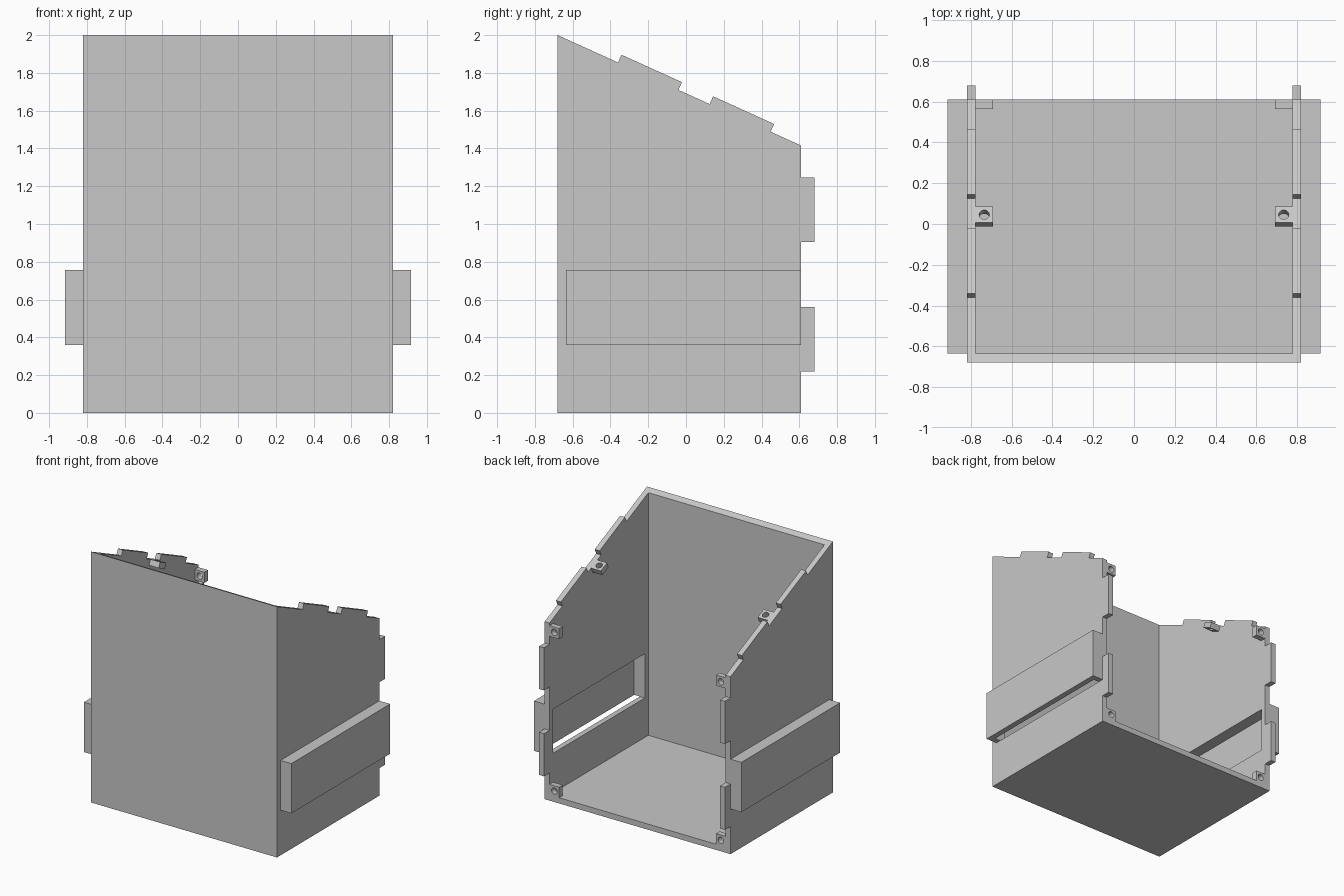
import bpy, bmesh, math
from mathutils import Matrix, Vector

cube = bpy.data.objects.get("Cube")
if cube:
    bpy.data.objects.remove(cube, do_unlink=True)

GREY = (0.58, 0.58, 0.58, 1)
grey = bpy.data.materials.new("plain_grey")
grey.use_nodes = True
grey.diffuse_color = GREY
grey.node_tree.nodes["Principled BSDF"].inputs["Base Color"].default_value = GREY


def add_object(name, bm):
    bmesh.ops.recalc_face_normals(bm, faces=bm.faces)
    mesh = bpy.data.meshes.new(name)
    bm.to_mesh(mesh)
    bm.free()
    mesh.materials.append(grey)
    obj = bpy.data.objects.new(name, mesh)
    bpy.context.collection.objects.link(obj)
    return obj


def box(name, xs, ys, zs):
    """Box between two values on each axis, in any order."""
    spans = [sorted(s) for s in (xs, ys, zs)]
    size = [b - a for a, b in spans]
    centre = Vector([(a + b) / 2 for a, b in spans])
    bm = bmesh.new()
    bmesh.ops.create_cube(bm, size=1, matrix=Matrix.Translation(centre) @ Matrix.Diagonal((*size, 1)))
    return add_object(name, bm)


def extrude_side(name, outline, half_width):
    """Extrude a (y, z) outline across x."""
    bm = bmesh.new()
    face = bm.faces.new([bm.verts.new((-half_width, y, z)) for y, z in outline])
    result = bmesh.ops.extrude_face_region(bm, geom=[face])
    moved = [v for v in result["geom"] if isinstance(v, bmesh.types.BMVert)]
    bmesh.ops.translate(bm, verts=moved, vec=(2 * half_width, 0, 0))
    return add_object(name, bm)


def cut(obj, cutter):
    """Subtract the cutter, then discard it."""
    cutter.hide_render = True
    mod = obj.modifiers.new("cut", "BOOLEAN")
    mod.operation = "DIFFERENCE"
    mod.solver = "EXACT"
    mod.object = cutter
    graph = bpy.context.evaluated_depsgraph_get()
    mesh = bpy.data.meshes.new_from_object(obj.evaluated_get(graph))
    obj.modifiers.clear()
    obj.data = mesh
    bpy.data.objects.remove(cutter, do_unlink=True)


WALL = 0.045
OUTER, INNER = 0.82, 0.777
FRONT, BACK, TAB = -0.68, 0.61, 0.68
HIGH, LOW = 2.0, 1.415
slope = math.atan2(HIGH - LOW, BACK - FRONT)
along = Vector((math.cos(slope), -math.sin(slope)))
up = Vector((math.sin(slope), math.cos(slope)))


def on_slope(y, lift=0):
    """Point on the sloping top edge, raised square to it."""
    return Vector((FRONT, HIGH)) + along * ((y - FRONT) / along.x) + up * lift


# Shell: side outline with slope tabs and back tabs, then hollowed
outline = [(FRONT, 0), (FRONT, HIGH)]
for start, end in ((-0.36, -0.04), (0.125, 0.448)):
    outline += [on_slope(start), on_slope(start, WALL), on_slope(end, WALL), on_slope(end)]
outline.append((BACK, LOW))
for top, bottom in ((1.245, 0.905), (0.56, 0.22)):
    outline += [(BACK, top), (TAB, top), (TAB, bottom), (BACK, bottom)]
outline.append((BACK, 0))
shell = extrude_side("shell", outline, OUTER)
cut(shell, box("cutter", (-INNER, INNER), (FRONT + WALL, 1), (WALL, 3)))

HOOD_Y = (FRONT + WALL, BACK)
HOOD_Z = (0.36, 0.757)
HOOD_X = 0.915
VENT_Y = (HOOD_Y[0] + WALL, HOOD_Y[1] - WALL)
VENT_TOP = HOOD_Z[1] - WALL


def screw_block(name, x, y, z, tilt):
    """Small plate with a through hole, lying flat and then tilted about x."""
    size, radius = 0.085, 0.025
    block = box(name, (-size / 2, size / 2), (-size / 2, size / 2), (-WALL, 0))
    bm = bmesh.new()
    bmesh.ops.create_cone(bm, cap_ends=True, segments=24, radius1=radius, radius2=radius, depth=0.3)
    cut(block, add_object("cutter", bm))
    block.data.transform(Matrix.Translation((x, y, z)) @ Matrix.Rotation(tilt, 4, "X"))


for side, label in ((1, "left"), (-1, "right")):
    # Vent opening and its hood, open underneath
    cut(shell, box("cutter", (side * 0.7, side * 0.9), VENT_Y, (HOOD_Z[0], VENT_TOP)))
    hood = box(label + "_vent_hood", (side * OUTER, side * HOOD_X), HOOD_Y, HOOD_Z)
    cut(hood, box("cutter", (side * 0.7, side * (HOOD_X - WALL)), VENT_Y, (0.2, VENT_TOP)))

    # Screw blocks for the sloping lid and the back panel
    x = side * (INNER - 0.0425)
    lid_y, lid_z = on_slope(0.046)
    screw_block(label + "_lid_screw_block", x, lid_y, lid_z, -slope)
    screw_block(label + "_upper_back_screw_block", x, BACK, 1.352, -math.pi / 2)
    screw_block(label + "_lower_back_screw_block", x, BACK, WALL + 0.0425, -math.pi / 2)
